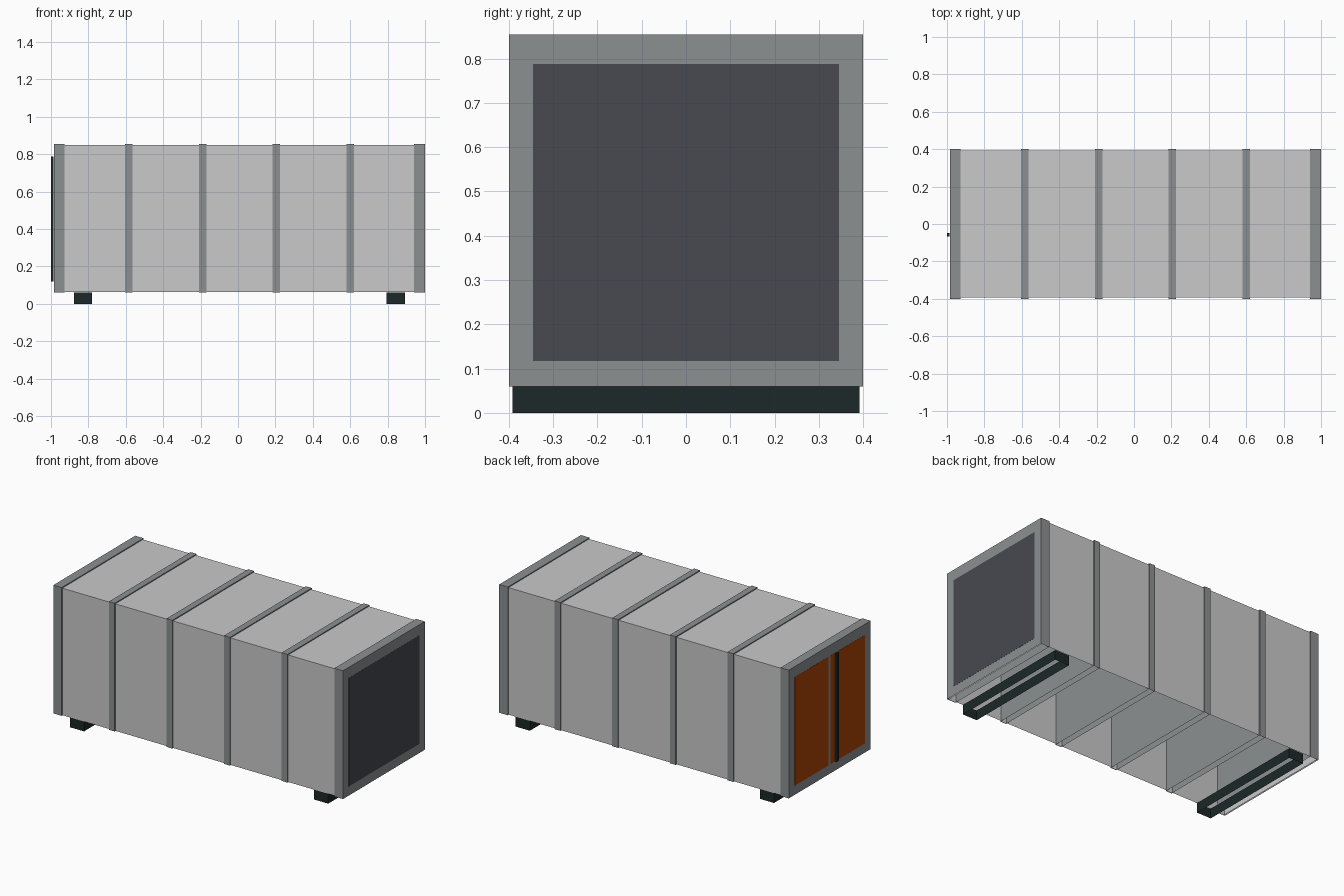
import bpy
import bmesh

if "Cube" in bpy.data.objects:
    bpy.data.objects.remove(bpy.data.objects["Cube"])


def material(name, rgb):
    m = bpy.data.materials.new(name)
    m.diffuse_color = (*rgb, 1)
    m.use_nodes = True
    m.node_tree.nodes["Principled BSDF"].inputs["Base Color"].default_value = m.diffuse_color
    return m


PANEL = material("light grey panel", (0.585, 0.585, 0.585))
FRAME = material("mid grey frame", (0.265, 0.28, 0.285))
DARK = material("charcoal panel", (0.064, 0.067, 0.081))
FOOT = material("dark green black", (0.012, 0.021, 0.021))
DOOR = material("rust orange", (0.42, 0.058, 0.002))


def box(name, mat, x0, x1, y0, y1, z0, z1, open_bottom=False, open_top=False):
    """Axis-aligned box, optionally without its bottom or top face."""
    bm = bmesh.new()
    for v in bmesh.ops.create_cube(bm, size=1)["verts"]:
        v.co = (x1 if v.co.x > 0 else x0,
                y1 if v.co.y > 0 else y0,
                z1 if v.co.z > 0 else z0)
    bm.normal_update()
    gone = [f for f in bm.faces
            if (open_bottom and f.normal.z < -0.5) or (open_top and f.normal.z > 0.5)]
    bmesh.ops.delete(bm, geom=gone, context="FACES")
    mesh = bpy.data.meshes.new(name)
    bm.to_mesh(mesh)
    bm.free()
    mesh.materials.append(mat)
    ob = bpy.data.objects.new(name, mesh)
    bpy.context.collection.objects.link(ob)
    return ob


# Container body, a shell open underneath
box("body", PANEL, -0.978, 0.99, -0.394, 0.394, 0.062, 0.848, open_bottom=True)

# End frames and the four ribs, also open underneath
spans = {"left_end_frame": (-0.984, -0.927), "right_end_frame": (0.94, 0.9992)}
for i in range(4):
    x = -0.584 + i * 0.3945
    spans[f"rib_{i + 1}"] = (x - 0.02, x + 0.02)
for name, (x0, x1) in spans.items():
    box(name, FRAME, x0, x1, -0.4, 0.4, 0.06, 0.854, open_bottom=True)

# Right end panel
box("right_end_panel", DARK, 0.996, 1.0, -0.345, 0.345, 0.117, 0.788)

# Left end: two doors and a locking bar
for side, (y0, y1) in {"front": (-0.342, -0.006), "back": (0.014, 0.342)}.items():
    box(f"{side}_door", DOOR, -0.985, -0.981, y0, y1, 0.117, 0.788)
box("locking_bar", FOOT, -1.0, -0.987, -0.066, -0.047, 0.12, 0.788)

# Feet: hollow sleeves, open above and below
for name, x0, x1 in (("left_foot", -0.877, -0.78), ("right_foot", 0.795, 0.892)):
    box(name, FOOT, x0, x1, -0.392, 0.392, 0, 0.061, open_bottom=True, open_top=True)
